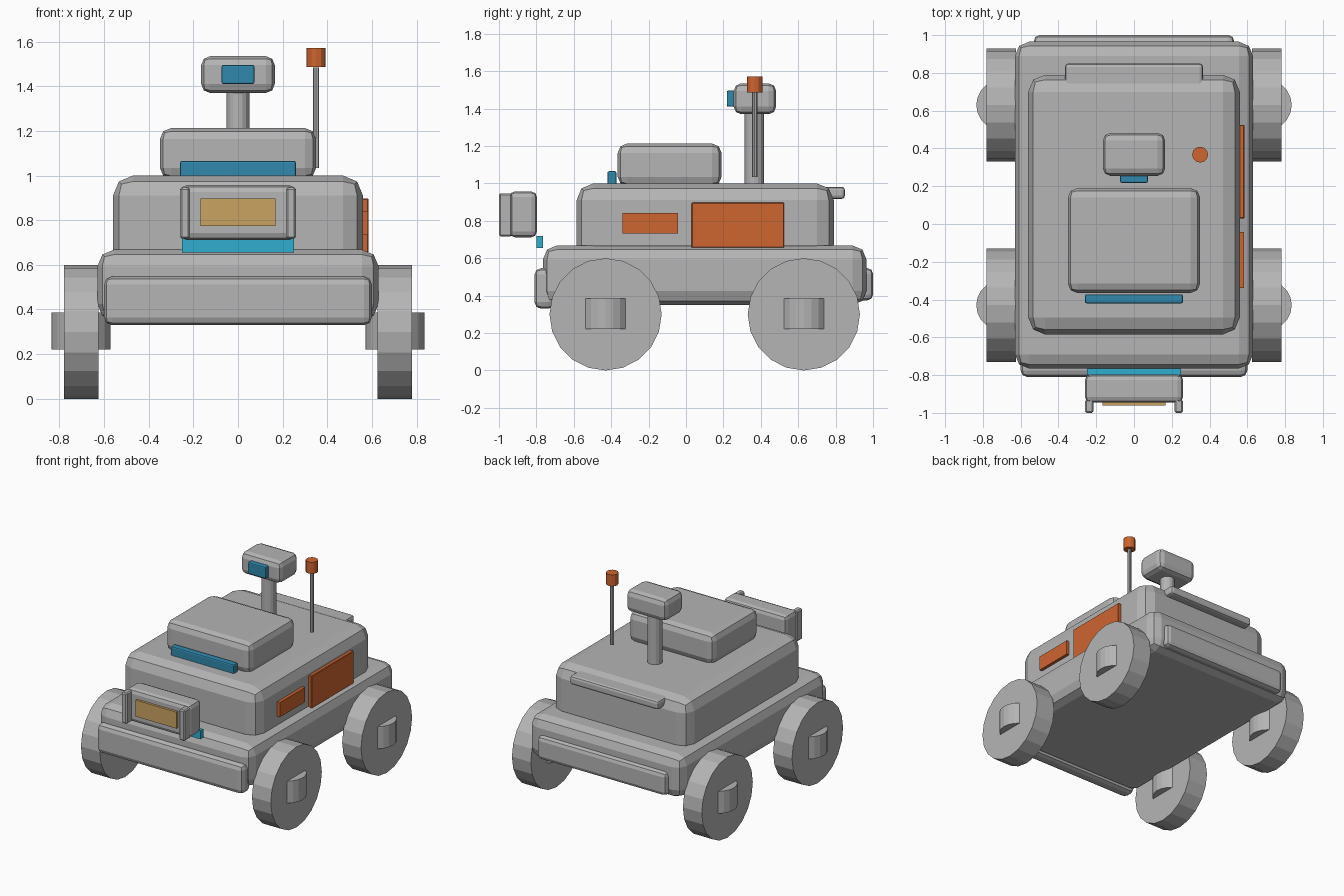
import bpy, math

if "Cube" in bpy.data.objects:
    bpy.data.objects.remove(bpy.data.objects["Cube"])


def material(name, rgb):
    m = bpy.data.materials.new(name)
    m.diffuse_color = (*rgb, 1)
    m.use_nodes = True
    m.node_tree.nodes["Principled BSDF"].inputs["Base Color"].default_value = m.diffuse_color
    return m


GREY = material("light grey", (0.46, 0.46, 0.46))
ORANGE = material("orange", (0.62, 0.13, 0.03))
TEAL = material("deep blue", (0.03, 0.25, 0.42))
CYAN = material("bright blue", (0.03, 0.42, 0.62))
AMBER = material("amber", (0.60, 0.37, 0.12))


def finish(ob, name, mat, bevel, segments):
    ob.name = name
    ob.data.materials.append(mat)
    if bevel:
        mod = ob.modifiers.new("bevel", 'BEVEL')
        mod.width = bevel
        mod.segments = segments
        mod.limit_method = 'ANGLE'
    return ob


def box(name, x, y, z, mat=GREY, bevel=0.0, segments=2):
    """Box given by its (min, max) range on each axis."""
    bpy.ops.mesh.primitive_cube_add(size=1)
    ob = bpy.context.object
    for v in ob.data.vertices:
        for i, (lo, hi) in enumerate((x, y, z)):
            v.co[i] = hi if v.co[i] > 0 else lo
    return finish(ob, name, mat, bevel, segments)


def cylinder(name, centre, radius, depth, sides, mat=GREY, axis='Z'):
    rot = (0, math.pi / 2, 0) if axis == 'X' else (0, 0, 0)
    bpy.ops.mesh.primitive_cylinder_add(vertices=sides, radius=radius, depth=depth,
                                        location=centre, rotation=rot)
    return finish(bpy.context.object, name, mat, 0, 1)


# Hull: chassis, cabin and roof box
box("chassis", (-0.63, 0.63), (-0.765, 0.965), (0.35, 0.668), bevel=0.075)
box("cabin", (-0.56, 0.56), (-0.585, 0.79), (0.58, 1.0), bevel=0.09)
box("roof_box", (-0.35, 0.35), (-0.365, 0.19), (0.985, 1.213), bevel=0.05)
box("roof_light", (-0.26, 0.26), (-0.42, -0.372), (0.985, 1.066), TEAL, 0.01)

# Bumpers and rear ledge
box("front_bumper", (-0.60, 0.60), (-0.81, -0.70), (0.33, 0.547), bevel=0.035)
box("rear_bumper", (-0.53, 0.53), (0.90, 1.0), (0.375, 0.547), bevel=0.03)
box("rear_ledge", (-0.365, 0.365), (0.70, 0.85), (0.917, 0.982), bevel=0.018)

# Front equipment box with side brackets, screen and strip below
box("front_box", (-0.26, 0.26), (-0.945, -0.797), (0.712, 0.957), bevel=0.03)
for side, s in (("left", -1), ("right", 1)):
    box("front_bracket_" + side, sorted((s * 0.215, s * 0.26)), (-1.0, -0.93),
        (0.717, 0.946), bevel=0.008, segments=1)
box("front_screen", (-0.168, 0.168), (-0.962, -0.93), (0.775, 0.897), AMBER)
box("front_strip", (-0.25, 0.25), (-0.80, -0.765), (0.655, 0.718), CYAN)

# Side panels on the right flank
box("side_panel_large", (0.55, 0.585), (0.03, 0.525), (0.655, 0.897), ORANGE, 0.004, 1)
box("side_panel_small", (0.55, 0.583), (-0.34, -0.043), (0.733, 0.842), ORANGE)

# Camera mast
cylinder("mast", (0, 0.365, 1.18), 0.051, 0.40, 16)
box("camera_head", (-0.165, 0.165), (0.255, 0.482), (1.37, 1.535), bevel=0.04)
box("camera_lens", (-0.073, 0.073), (0.218, 0.27), (1.41, 1.496), TEAL, 0.008)

# Antenna
cylinder("antenna_rod", (0.35, 0.367, 1.26), 0.014, 0.45, 8)
cylinder("antenna_cap", (0.35, 0.367, 1.528), 0.042, 0.085, 12, ORANGE)

# Wheels, each with an upright drum as hub
for side, s in (("left", -1), ("right", 1)):
    for end, y in (("front", -0.43), ("rear", 0.63)):
        cylinder(f"wheel_{end}_{side}", (s * 0.703, y, 0.30), 0.30, 0.155, 20, axis='X')
        cylinder(f"hub_{end}_{side}", (s * 0.703, y, 0.303), 0.132, 0.165, 20)
